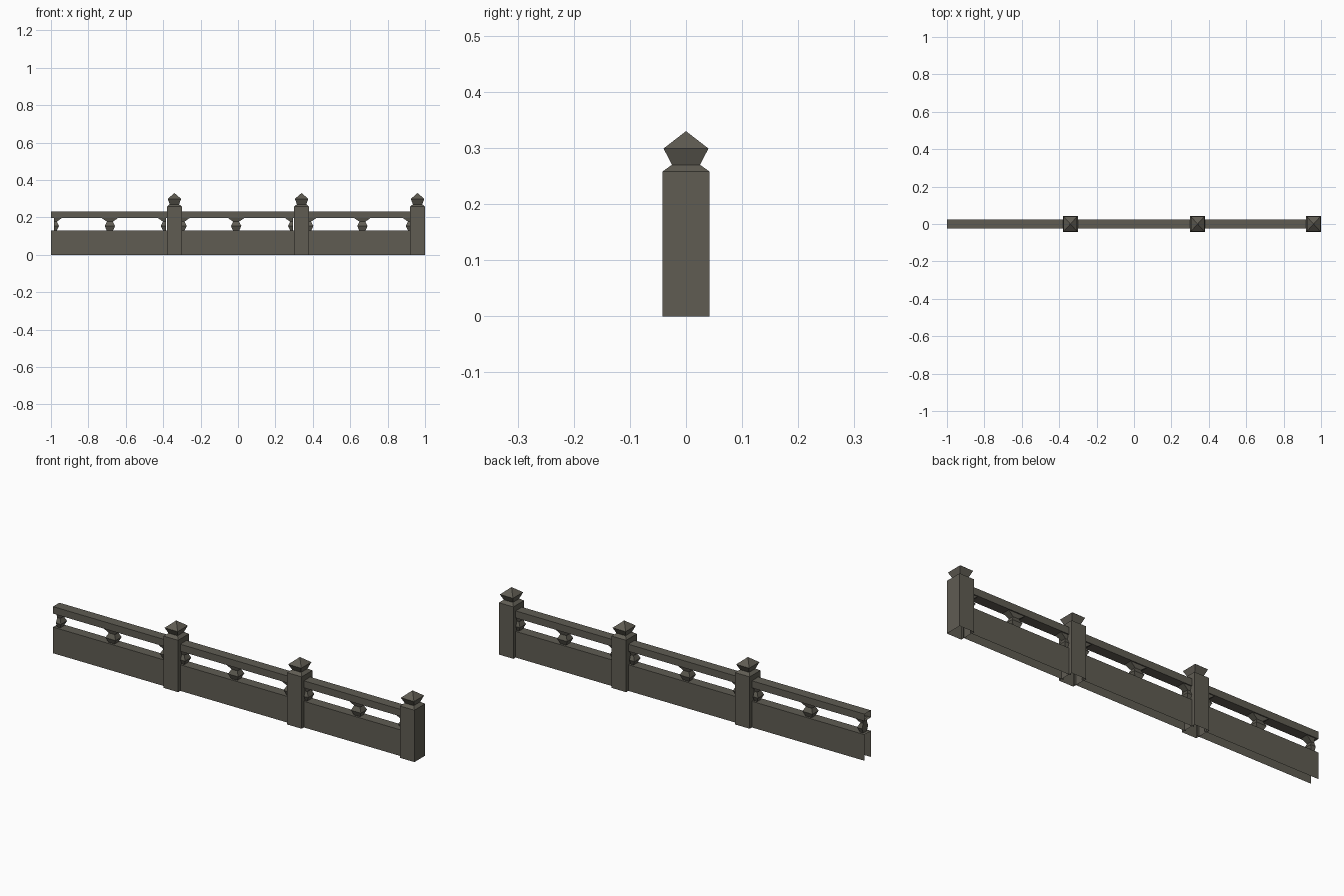
import bpy, bmesh

if "Cube" in bpy.data.objects:
    bpy.data.objects.remove(bpy.data.objects["Cube"])

stone = bpy.data.materials.new("weathered stone")
stone.diffuse_color = (0.115, 0.107, 0.086, 1)
stone.use_nodes = True
stone.node_tree.nodes["Principled BSDF"].inputs["Base Color"].default_value = stone.diffuse_color


def finish(name, bm):
    me = bpy.data.meshes.new(name)
    bm.to_mesh(me)
    bm.free()
    me.materials.append(stone)
    ob = bpy.data.objects.new(name, me)
    bpy.context.collection.objects.link(ob)
    return ob


def stack(name, rings, apex=None):
    """Rectangular cross-sections (x0, x1, half depth, z) joined upward, ends open."""
    bm = bmesh.new()
    loops = []
    for x0, x1, h, z in rings:
        loops.append([bm.verts.new(p) for p in
                      ((x0, -h, z), (x1, -h, z), (x1, h, z), (x0, h, z))])
    for a, b in zip(loops, loops[1:]):
        for i in range(4):
            j = (i + 1) % 4
            bm.faces.new((a[i], a[j], b[j], b[i]))
    if apex:
        tip = bm.verts.new(apex)
        for i in range(4):
            bm.faces.new((loops[-1][i], loops[-1][(i + 1) % 4], tip))
    return finish(name, bm)


def beam(name, x0, x1, h, z0, z1, open_bottom):
    """Hollow beam with open ends and, if asked, an open underside."""
    bm = bmesh.new()
    bmesh.ops.create_cube(bm, size=1)
    for v in bm.verts:
        v.co = (x0 if v.co.x < 0 else x1, h if v.co.y > 0 else -h,
                z0 if v.co.z < 0 else z1)
    bm.normal_update()
    gone = [f for f in bm.faces if abs(f.normal.x) > 0.9
            or (open_bottom and f.normal.z < -0.9)]
    bmesh.ops.delete(bm, geom=gone, context='FACES')
    return finish(name, bm)


# posts with pyramid caps
for n, c in enumerate((-0.34, 0.34, 0.96)):
    section = ((0.04, 0.042, 0), (0.04, 0.042, 0.258),
               (0.025, 0.025, 0.27), (0.036, 0.04, 0.299))
    stack(f"post_{n + 1}", [(c - w, c + w, h, z) for w, h, z in section],
          (c, 0, 0.33))

# baluster with spreading bracket: half width, half depth, height
profile = ((0.016, 0.014, 0.129), (0.028, 0.024, 0.154),
           (0.016, 0.014, 0.177), (0.046, 0.02, 0.198))

# bays: panel start, panel end, left half / middle / right half balusters
bays = ((-1.0, -0.37, -0.985, -0.685, -0.385),
        (-0.31, 0.31, -0.302, -0.01, 0.295),
        (0.37, 0.925, 0.375, 0.665, 0.925))
for n, (x0, x1, left, mid, right) in enumerate(bays):
    beam(f"wall_panel_{n + 1}", x0, x1, 0.025, 0, 0.13, True)
    beam(f"top_rail_{n + 1}", x0, x1, 0.025, 0.197, 0.232, False)
    for label, c, lo, hi in (("left", left, 0, 1), ("middle", mid, 1, 1),
                             ("right", right, 1, 0)):
        stack(f"baluster_{label}_{n + 1}",
              [(c - w * lo, c + w * hi, h, z) for w, h, z in profile])
